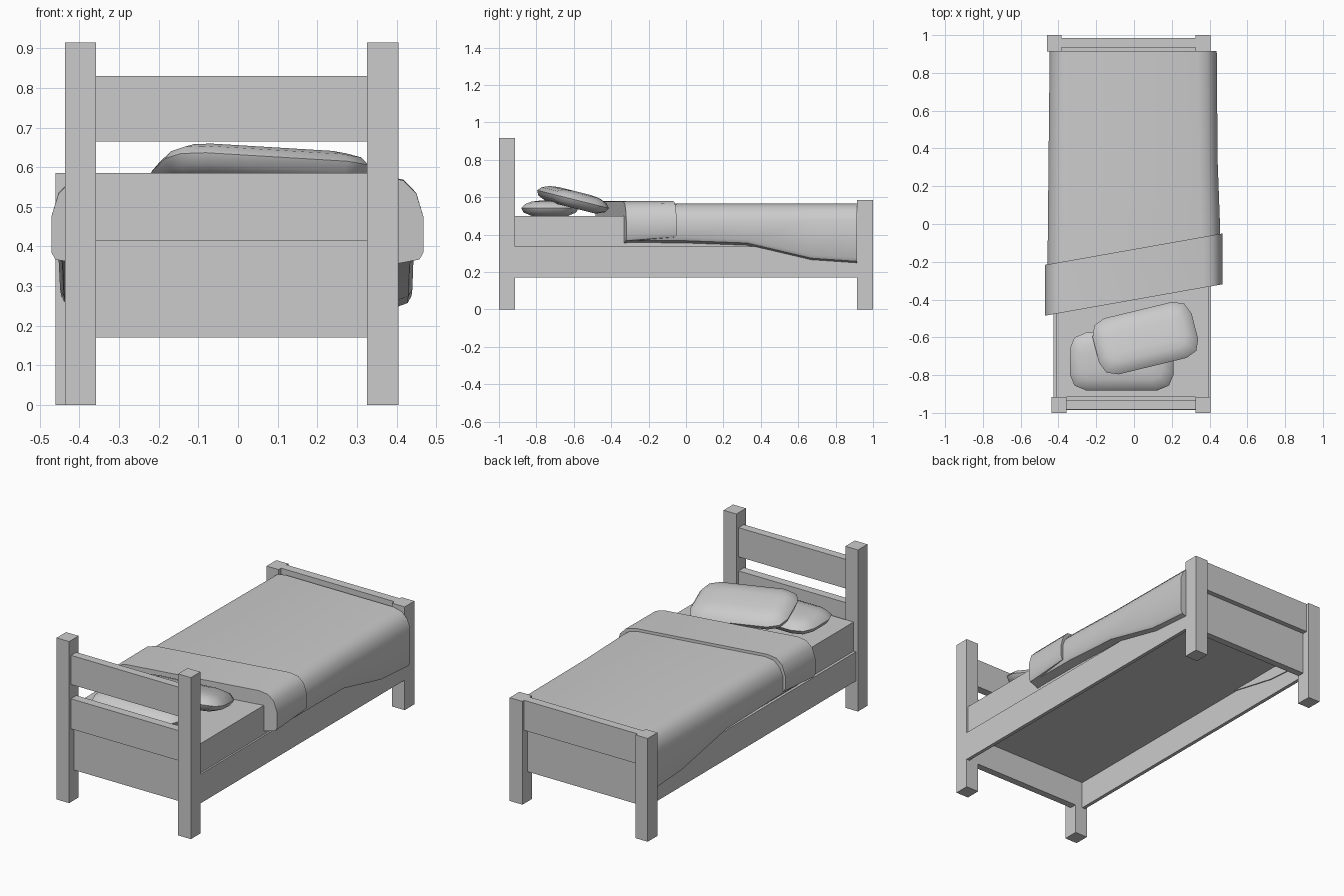
import bpy, bmesh, math
from mathutils import Matrix

if "Cube" in bpy.data.objects:
    bpy.data.objects.remove(bpy.data.objects["Cube"])


def make(name, bm, smooth=None):
    bmesh.ops.recalc_face_normals(bm, faces=bm.faces)
    me = bpy.data.meshes.new(name)
    bm.to_mesh(me)
    bm.free()
    ob = bpy.data.objects.new(name, me)
    bpy.context.collection.objects.link(ob)
    if smooth:
        bpy.ops.object.select_all(action='DESELECT')
        ob.select_set(True)
        bpy.context.view_layer.objects.active = ob
        bpy.ops.object.shade_smooth_by_angle(angle=math.radians(smooth))
    return ob


def box(name, x0, x1, y0, y1, z0, z1):
    bm = bmesh.new()
    bmesh.ops.create_cube(bm, size=1)
    for v in bm.verts:
        v.co = (x0 + (v.co.x + .5) * (x1 - x0),
                y0 + (v.co.y + .5) * (y1 - y0),
                z0 + (v.co.z + .5) * (z1 - z0))
    return make(name, bm)


def loft(name, rings, smooth, matrix=None):
    """Closed rings joined in sequence, both ends capped."""
    bm = bmesh.new()
    rows = [[bm.verts.new(p) for p in r] for r in rings]
    n = len(rows[0])
    for a, b in zip(rows, rows[1:]):
        for i in range(n):
            j = (i + 1) % n
            bm.faces.new((a[i], a[j], b[j], b[i]))
    bm.faces.new(rows[0])
    bm.faces.new(rows[-1])
    if matrix:
        bm.transform(matrix)
    return make(name, bm, smooth)


# Posts
box("head_post_left", -.437, -.358, -1, -.915, 0, .915)
box("head_post_right", .325, .405, -1, -.915, 0, .915)
box("foot_post_left", -.46, -.385, .913, 1, 0, .585)
box("foot_post_right", .325, .405, .913, 1, 0, .585)

# Headboard and footboard slats
box("headboard_top_slat", -.36, .33, -.982, -.935, .665, .83)
for s, end, xl in ((-1, "headboard", -.36), (1, "footboard", -.39)):
    for part, a, b, z0, z1 in (("low_slat", .935, .984, .415, .585),
                               ("base_panel", .915, .955, .17, .415)):
        y0, y1 = sorted((s * a, s * b))
        box(f"{end}_{part}", xl, .33, y0, y1, z0, z1)

# Side rails and mattress
box("side_rail_left", -.425, -.405, -.916, .916, .17, .335)
box("side_rail_right", .385, .405, -.916, .916, .17, .335)
box("mattress", -.41, .395, -.915, .915, .325, .5)


# Blanket and its turned-back fold share a draped cross-section
def drape(y, slope, wl, wr, zb, top):
    half = lambda w: [(.395, .495), (.395, zb), (w - .01, zb + .012), (w, zb + .03),
                      (w, .475), (w - .018, top - .045), (w - .05, top - .012), (w - .1, top)]
    right = half(wr)
    left = [(-x, z) for x, z in reversed(half(wl))]
    return [(x, y + slope * x, z) for x, z in right + left]


loft("blanket", [drape(-.385, .177, .458, .455, .358, .563),
                 drape(-.06, .14, .457, .455, .355, .565),
                 drape(.3, .06, .453, .443, .343, .565),
                 drape(.67, 0, .449, .44, .262, .565),
                 drape(.915, 0, .446, .438, .245, .565)], 40)
loft("blanket_fold", [drape(-.402, .177, .471, .468, .355, .578),
                      drape(-.133, .177, .471, .468, .375, .58)], 40)


# Pillows: stacked rounded rectangles
def pillow(name, lx, ly, h, matrix):
    rings = []
    for inset, z in ((.055, 0), (.012, .22), (0, .5), (.018, .75), (.055, .93), (.1, 1)):
        a, b, r = lx / 2 - inset, ly / 2 - inset, max(.03, .085 - inset * .5)
        ring = []
        for q in range(4):
            sx, sy = ((1, 1), (-1, 1), (-1, -1), (1, -1))[q]
            for k in range(3):
                t = math.pi / 2 * (q + k / 2)
                ring.append((sx * (a - r) + r * math.cos(t),
                             sy * (b - r) + r * math.sin(t), z * h))
        rings.append(ring)
    loft(name, rings, 50, matrix)


pillow("lower_pillow", .55, .305, .082, Matrix.Translation((-.065, -.728, .5)))
pillow("upper_pillow", .54, .315, .09,
       Matrix.Translation((.06, -.615, .545))
       @ Matrix.Rotation(math.radians(-14), 4, 'X')
       @ Matrix.Rotation(math.radians(14), 4, 'Z'))
